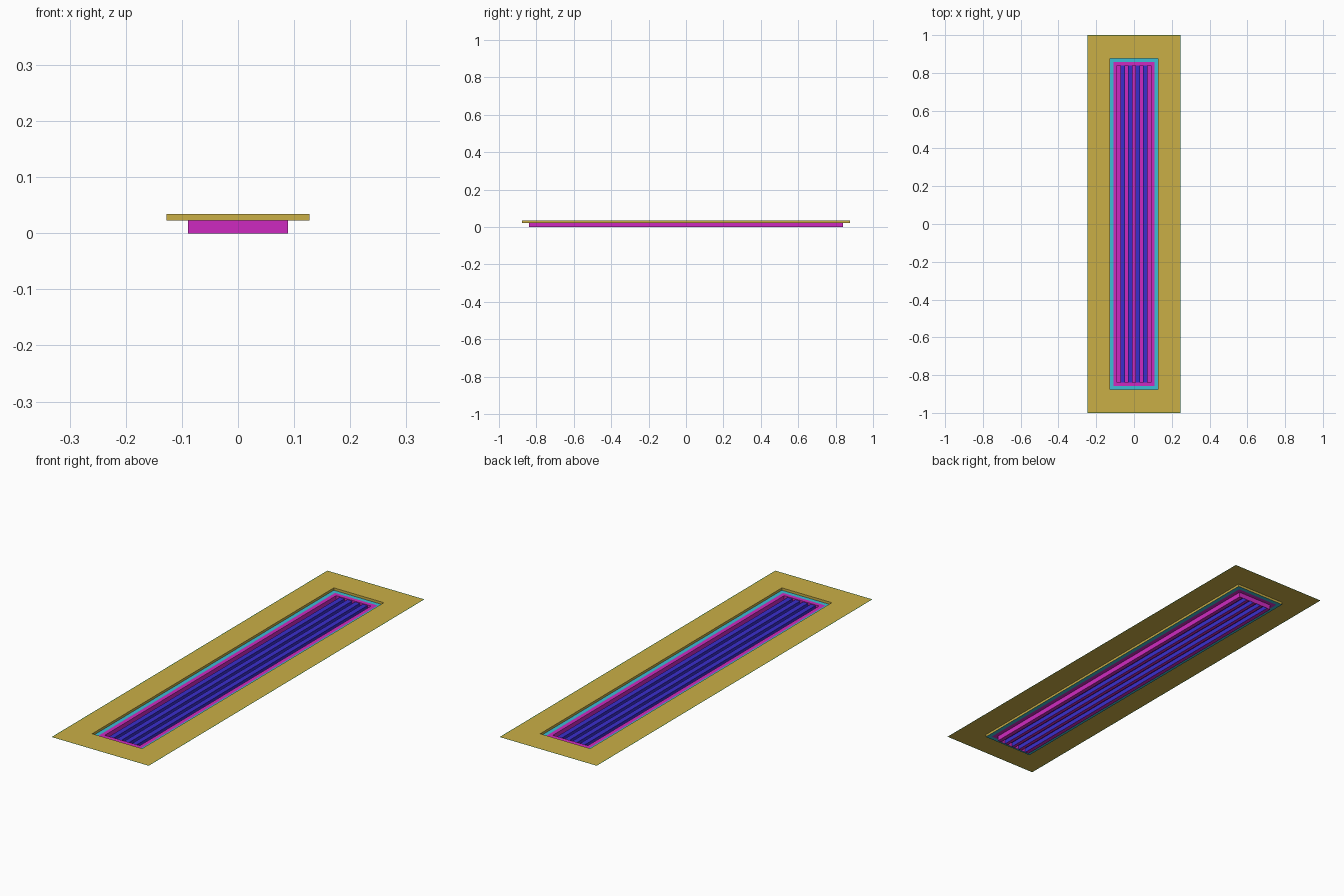
import bpy
import bmesh

cube = bpy.data.objects.get("Cube")
if cube:
    bpy.data.objects.remove(cube)


def material(name, rgb):
    """Flat material from 0-255 display values, converted to linear."""
    linear = [((c / 255 + 0.055) / 1.055) ** 2.4 for c in rgb] + [1.0]
    mat = bpy.data.materials.new(name)
    mat.use_nodes = True
    mat.diffuse_color = linear
    mat.node_tree.nodes["Principled BSDF"].inputs["Base Color"].default_value = linear
    return mat


gold = material("gold", (202, 175, 70))
green = material("green", (25, 160, 60))
cyan = material("cyan", (60, 190, 212))
magenta = material("magenta", (206, 42, 192))
blue = material("blue", (58, 46, 205))


def finish(name, bm, mat):
    mesh = bpy.data.meshes.new(name)
    bm.to_mesh(mesh)
    bm.free()
    mesh.materials.append(mat)
    obj = bpy.data.objects.new(name, mesh)
    bpy.context.collection.objects.link(obj)
    return obj


def frame(name, mat, steps):
    """Bridge nested rectangles given as (half width, half length, height)."""
    bm = bmesh.new()
    loops = [[bm.verts.new((sx * hx, sy * hy, z))
              for sx, sy in ((-1, -1), (1, -1), (1, 1), (-1, 1))]
             for hx, hy, z in steps]
    for a, b in zip(loops, loops[1:]):
        for i in range(4):
            j = (i + 1) % 4
            bm.faces.new((a[i], a[j], b[j], b[i]))
    return finish(name, bm, mat)


def strip(name, mat, profile, half_length):
    """Sweep an open (x, z) profile along y."""
    bm = bmesh.new()
    rows = [[bm.verts.new((x, y, z)) for y in (-half_length, half_length)]
            for x, z in profile]
    for a, b in zip(rows, rows[1:]):
        bm.faces.new((a[0], b[0], b[1], a[1]))
    return finish(name, bm, mat)


TOP, SHELF = 0.034, 0.023
EDGE = 0.003
panel = (0.2465, 1.0, TOP)
panel_inner = (panel[0] - EDGE, panel[1] - EDGE, TOP)
opening = (0.127, 0.877)
flange = (0.108, 0.858, SHELF)
box = (0.089, 0.839)

# Thin ceiling panel with its coloured border and turned-down opening
frame("panel_border", green, [panel, panel_inner])
frame("ceiling_panel", gold, [panel_inner, (*opening, TOP), (*opening, SHELF)])

# Shelf around the opening, then the flanged tray hanging from it
frame("opening_shelf", cyan, [(*opening, SHELF), flange])
frame("tray", magenta, [flange, (*box, SHELF), (*box, 0)])

# Four raised channels over open slots, with floor strips between them
half, pitch, height = 0.012, 0.039, 0.02
centres = [(i - 1.5) * pitch for i in range(4)]
left_edge = -box[0]
for n, x in enumerate(centres, 1):
    a, b = x - half, x + half
    strip(f"floor_strip_{n}", magenta, [(left_edge, 0), (a, 0)], box[1])
    strip(f"channel_{n}", blue, [(a, 0), (a, height), (b, height), (b, 0)], box[1])
    left_edge = b
strip("floor_strip_5", magenta, [(left_edge, 0), (box[0], 0)], box[1])
